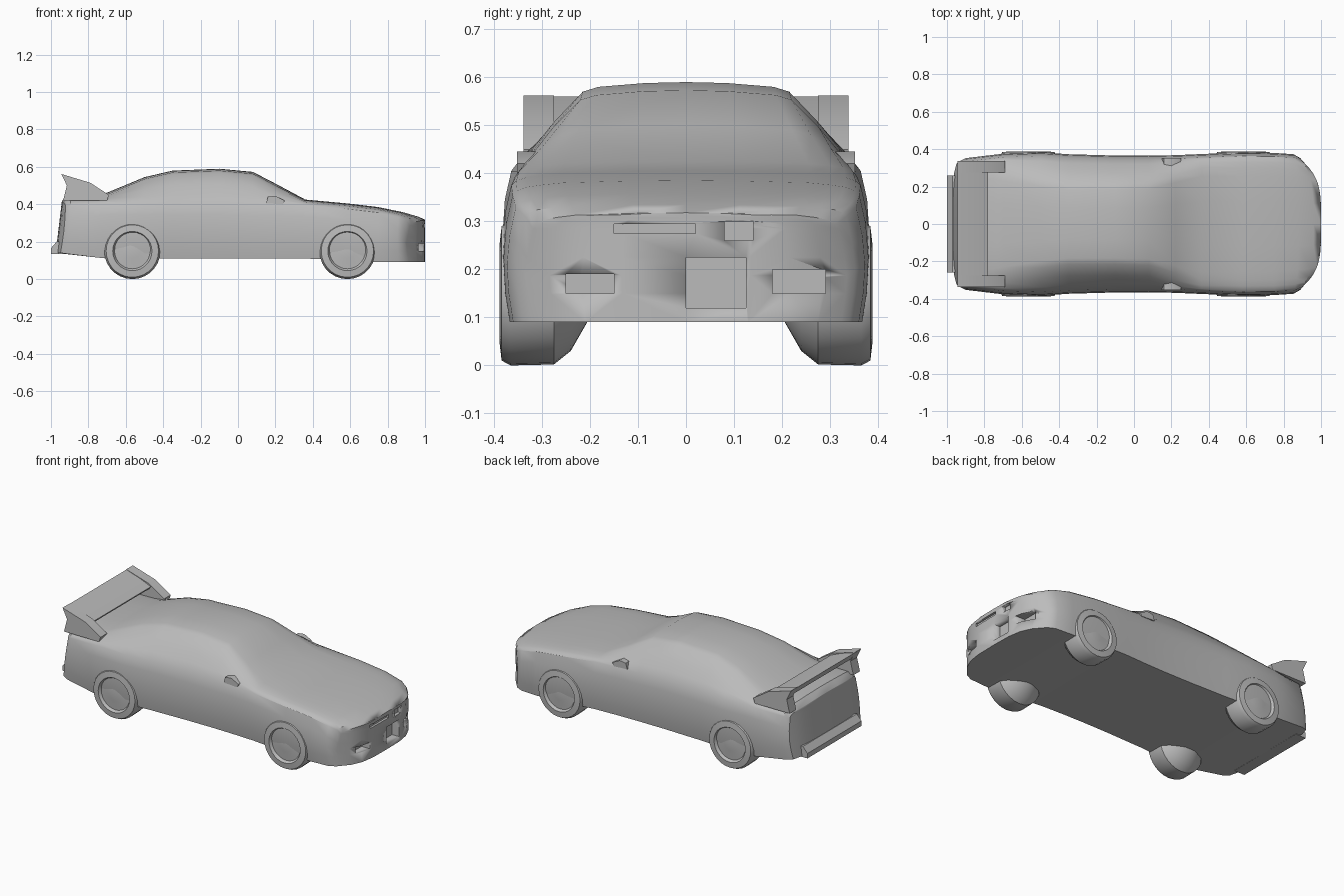
import bpy, bmesh, math
from mathutils import Vector

if "Cube" in bpy.data.objects:
    bpy.data.objects.remove(bpy.data.objects["Cube"])

paint = bpy.data.materials.new("plain_grey")
GREY = (0.5, 0.5, 0.5, 1)
paint.diffuse_color = GREY
paint.use_nodes = True
paint.node_tree.nodes["Principled BSDF"].inputs["Base Color"].default_value = GREY


def finish(name, bm, angle=35):
    bmesh.ops.remove_doubles(bm, verts=bm.verts, dist=0.0005)
    bmesh.ops.recalc_face_normals(bm, faces=bm.faces)
    mesh = bpy.data.meshes.new(name)
    bm.to_mesh(mesh)
    bm.free()
    ob = bpy.data.objects.new(name, mesh)
    bpy.context.collection.objects.link(ob)
    mesh.materials.append(paint)
    bpy.ops.object.select_all(action="DESELECT")
    ob.select_set(True)
    bpy.context.view_layer.objects.active = ob
    bpy.ops.object.shade_smooth_by_angle(angle=math.radians(angle))
    return ob


def loft(bm, rings):
    rows = [[bm.verts.new(p) for p in ring] for ring in rings]
    n = len(rows[0])
    for a, b in zip(rows, rows[1:]):
        for i in range(n):
            j = (i + 1) % n
            bm.faces.new((a[i], a[j], b[j], b[i]))
    return rows


def prism(name, profile, y0, y1):
    """Side profile (x, z) pulled across the car from y0 to y1."""
    bm = bmesh.new()
    rows = loft(bm, [[(x, y, z) for x, z in profile] for y in (y0, y1)])
    for row in rows:
        bm.faces.new(row)
    return finish(name, bm)


# Body stations: x, half width, floor z, shoulder z, top edge half width, top z
STATIONS = [
    (-0.975, 0.335, 0.14, 0.37, 0.29, 0.42),
    (-0.93, 0.352, 0.135, 0.39, 0.29, 0.448),
    (-0.75, 0.370, 0.115, 0.40, 0.28, 0.45),
    (-0.70, 0.376, 0.11, 0.405, 0.27, 0.462),
    (-0.50, 0.383, 0.11, 0.405, 0.235, 0.545),
    (-0.35, 0.373, 0.11, 0.405, 0.215, 0.580),
    (-0.10, 0.366, 0.11, 0.405, 0.215, 0.590),
    (0.08, 0.365, 0.11, 0.40, 0.22, 0.573),
    (0.22, 0.368, 0.11, 0.40, 0.26, 0.50),
    (0.36, 0.374, 0.11, 0.395, 0.30, 0.425),
    (0.58, 0.383, 0.10, 0.375, 0.30, 0.405),
    (0.75, 0.380, 0.09, 0.355, 0.30, 0.385),
    (0.88, 0.373, 0.09, 0.33, 0.29, 0.358),
    (0.96, 0.352, 0.09, 0.31, 0.28, 0.335),
    (1.0, 0.335, 0.09, 0.285, 0.27, 0.318),
]


def section(x, w, zb, zs, yt, zt, squeeze=1.0):
    ws, drop = 0.95 * w, min(0.02, (zt - zs) * 0.3)
    ze = zt - drop
    half = [(0, zb), (0.965 * w, zb), (0.99 * w, zb + 0.06), (w, zb * 0.5 + zs * 0.5),
            (0.985 * w, zs - 0.06), (ws, zs)]
    for t in (0.25, 0.6):
        half.append((ws + (yt - ws) * t + 0.006, zs + (ze - zs) * t + 0.004))
    half += [(yt, ze), (yt * 0.85, zt - drop * 0.5), (yt * 0.4, zt - drop * 0.1), (0, zt)]
    full = half + [(-y, z) for y, z in half[-2:0:-1]]
    ring = []
    # Plan curve of both bumpers, and the leaning tail panel
    nose = max(0, (x - 0.75) / 0.25) ** 2 * 0.1
    tail = max(0, (-x - 0.75) / 0.225) ** 2
    for y, z in full:
        bend = (abs(y) * squeeze / w) ** 4
        px = x - nose * bend + tail * (0.03 * bend + (z - zb) * 0.12)
        ring.append((px, y * squeeze, z))
    return ring


bm = bmesh.new()
close = (0.0, 0.4, 0.65, 0.85)
rings = [section(*STATIONS[0], squeeze=s) for s in close]
rings += [section(*s) for s in STATIONS]
rings += [section(*STATIONS[-1], squeeze=s) for s in reversed(close)]
loft(bm, rings)
bmesh.ops.dissolve_degenerate(bm, edges=bm.edges, dist=0.0005)
# The squeezed end rings collapse onto a centre seam: drop the doubled faces
bmesh.ops.remove_doubles(bm, verts=bm.verts, dist=0.0005)
body = finish("body", bm, 30)

# Recessed openings in the front bumper: y range, z range, depth
OPENINGS = [(0.0, 0.125, 0.12, 0.225, 0.05), (0.18, 0.29, 0.15, 0.2, 0.05),
            (-0.25, -0.15, 0.15, 0.19, 0.05), (0.08, 0.14, 0.26, 0.30, 0.02),
            (-0.15, 0.02, 0.275, 0.295, 0.015)]
for y0, y1, z0, z1, depth in OPENINGS:
    face_x = 1 - 0.1 * (abs(y0 + y1) / 2 / 0.335) ** 4
    x0 = face_x - depth
    cutter = prism("opening_cutter", [(x0, z0), (1.1, z0), (1.1, z1), (x0, z1)], y0, y1)
    cutter.hide_render = True
    cutter.hide_set(True)
    cut = body.modifiers.new("opening", "BOOLEAN")
    cut.operation = "DIFFERENCE"
    cut.object = cutter

# Wheels: turned profile of (radius, distance from the centre line)
TYRE = [(0.0, 0.20), (0.05, 0.20), (0.12, 0.24), (0.148, 0.275), (0.15, 0.365),
        (0.14, 0.384), (0.105, 0.388), (0.095, 0.372), (0.04, 0.376), (0.0, 0.38)]
STEPS = 28
for end, cx in (("front", 0.585), ("rear", -0.565)):
    for side, sign in (("left", 1), ("right", -1)):
        bm = bmesh.new()
        angles = [2 * math.pi * i / STEPS for i in range(STEPS)]
        loft(bm, [[(cx + r * math.sin(a), sign * y, 0.15 - r * math.cos(a)) for a in angles]
                  for r, y in TYRE])
        bmesh.ops.dissolve_degenerate(bm, edges=bm.edges, dist=0.0005)
        finish(f"{end}_{side}_wheel", bm)

# Rear wing blade and its end supports
prism("wing_blade", [(-0.945, 0.56), (-0.92, 0.515), (-0.79, 0.485), (-0.78, 0.5),
                     (-0.85, 0.53)], -0.335, 0.335)
for side, s in (("left", 1), ("right", -1)):
    prism(f"wing_support_{side}", [(-0.945, 0.562), (-0.915, 0.50), (-0.935, 0.42),
                                   (-0.70, 0.42), (-0.69, 0.45), (-0.79, 0.515)],
          s * 0.275, s * 0.338)

# Rear bumper lip
prism("rear_bumper_lip", [(-1.0, 0.135), (-1.0, 0.165), (-0.97, 0.2), (-0.93, 0.2),
                          (-0.93, 0.135)], -0.26, 0.26)

# Door mirrors
for side, s in (("left", 1), ("right", -1)):
    prism(f"door_mirror_{side}", [(0.15, 0.405), (0.16, 0.44), (0.2, 0.445),
                                  (0.25, 0.42), (0.24, 0.4)], s * 0.30, s * 0.352)
